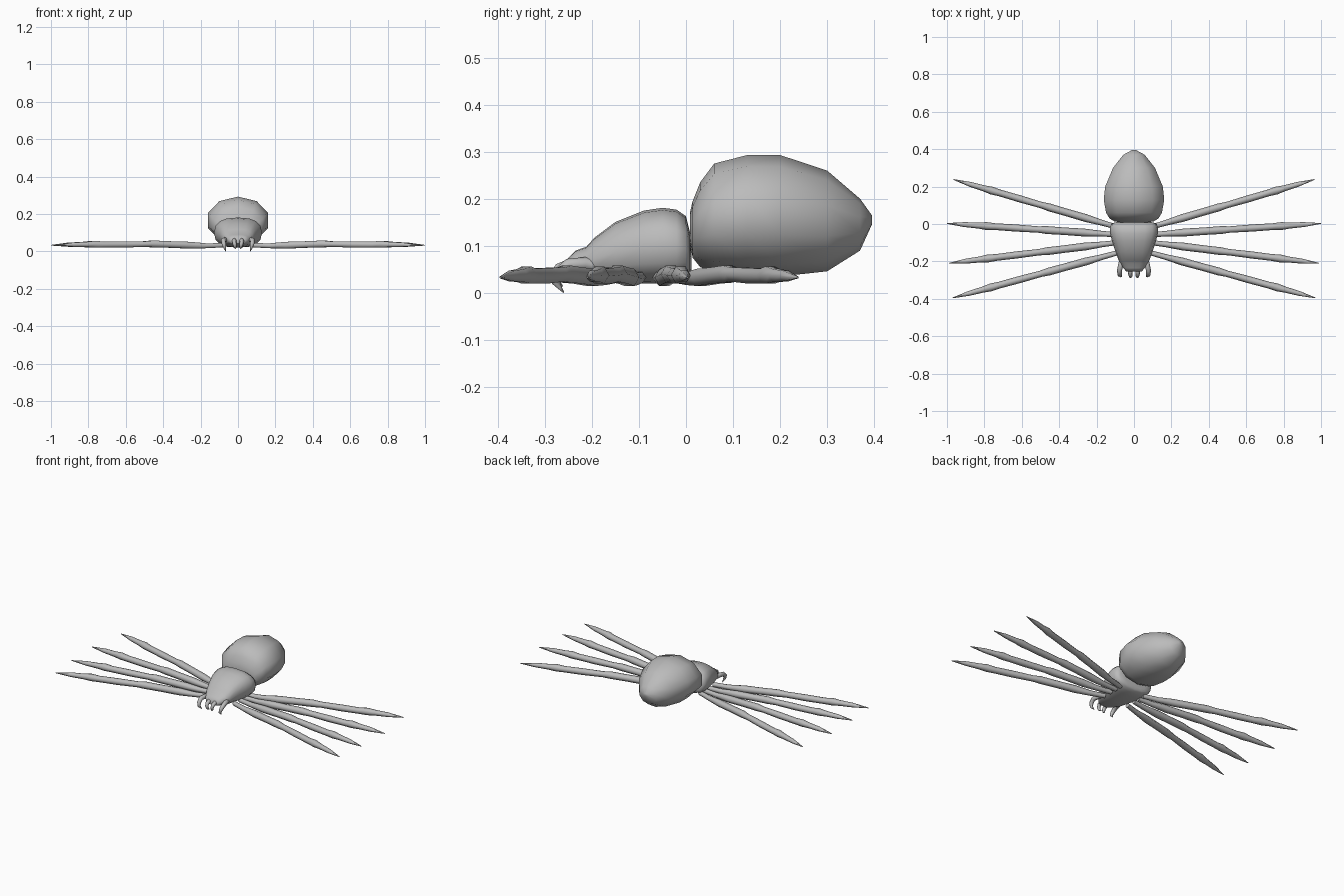
import bpy, bmesh
from math import cos, sin, pi, copysign
from mathutils import Vector

cube = bpy.data.objects.get("Cube")
if cube:
    bpy.data.objects.remove(cube)

grey = bpy.data.materials.new("plain grey")
grey.use_nodes = True
colour = (0.5, 0.5, 0.5, 1)
grey.diffuse_color = colour
grey.node_tree.nodes["Principled BSDF"].inputs["Base Color"].default_value = colour


def skin_rings(name, rings, angle=1.2):
    """Join equal rings of points into a closed, smooth shaded mesh."""
    bm = bmesh.new()
    loops = [[bm.verts.new(p) for p in ring] for ring in rings]
    n = len(loops[0])
    for a, b in zip(loops, loops[1:]):
        for i in range(n):
            j = (i + 1) % n
            bm.faces.new((a[i], a[j], b[j], b[i]))
    bm.faces.new(loops[0])
    bm.faces.new(loops[-1])
    bmesh.ops.recalc_face_normals(bm, faces=bm.faces)
    mesh = bpy.data.meshes.new(name)
    bm.to_mesh(mesh)
    bm.free()
    mesh.materials.append(grey)
    obj = bpy.data.objects.new(name, mesh)
    bpy.context.collection.objects.link(obj)
    bpy.ops.object.select_all(action='DESELECT')
    obj.select_set(True)
    bpy.context.view_layer.objects.active = obj
    bpy.ops.object.shade_smooth_by_angle(angle=angle)
    return obj


def body(name, sections, sides, power=1.0):
    """Loft along y; each section is y, half width, bottom, top."""
    rings = []
    for y, w, low, high in sections:
        ring = []
        for i in range(sides):
            a = 2 * pi * i / sides
            s, c = (copysign(abs(v) ** power, v) for v in (sin(a), cos(a)))
            ring.append((w * s, y, (low + high) / 2 + c * (high - low) / 2))
        rings.append(ring)
    return skin_rings(name, rings)


def tube(name, points, radii, sides):
    """Tapered limb swept along a path."""
    pts = [Vector(p) for p in points]
    rings = []
    for i, p in enumerate(pts):
        t = (pts[min(i + 1, len(pts) - 1)] - pts[max(i - 1, 0)]).normalized()
        ref = Vector((0, 0, 1)) if abs(t.x) > 0.5 else Vector((1, 0, 0))
        u = t.cross(ref).normalized()
        v = u.cross(t)
        rings.append([p + radii[i] * (u * cos(2 * pi * k / sides) + v * sin(2 * pi * k / sides))
                      for k in range(sides)])
    return skin_rings(name, rings)


# Egg-shaped abdomen
body("abdomen", [
    (0.008, 0.07, 0.11, 0.17), (0.014, 0.11, 0.075, 0.195), (0.03, 0.138, 0.055, 0.235),
    (0.06, 0.157, 0.045, 0.275), (0.13, 0.17, 0.038, 0.293), (0.20, 0.162, 0.035, 0.293),
    (0.30, 0.118, 0.046, 0.26), (0.37, 0.06, 0.09, 0.20), (0.395, 0.012, 0.145, 0.165)], 10)

# Head and thorax in one tapering shell
body("thorax", [
    (0.012, 0.07, 0.05, 0.08), (0.008, 0.105, 0.035, 0.13), (0.0, 0.122, 0.028, 0.163),
    (-0.02, 0.128, 0.022, 0.177), (-0.05, 0.128, 0.02, 0.181), (-0.09, 0.118, 0.02, 0.175),
    (-0.15, 0.098, 0.022, 0.151), (-0.195, 0.082, 0.028, 0.117), (-0.212, 0.072, 0.032, 0.098),
    (-0.235, 0.058, 0.036, 0.09), (-0.255, 0.04, 0.042, 0.07)], 16, 0.8)

# Four pairs of jointed legs: root and tip in plan
legs = {
    "front_leg": ((0.08, -0.152), (0.97, -0.395)),
    "second_leg": ((0.08, -0.098), (0.99, -0.21)),
    "third_leg": ((0.08, -0.058), (1.0, 0.003)),
    "back_leg": ((0.08, -0.02), (0.965, 0.238)),
}
# Distance along the leg, height, radius
joints = [(0, 0.033, 0.013), (0.1, 0.03, 0.015), (0.2, 0.033, 0.021), (0.32, 0.037, 0.02),
          (0.42, 0.04, 0.021), (0.47, 0.039, 0.017), (0.6, 0.037, 0.019), (0.72, 0.036, 0.018),
          (0.77, 0.038, 0.021), (0.82, 0.037, 0.016), (0.9, 0.036, 0.013), (1, 0.033, 0.002)]
# Curled mouthparts: path and radii
palp = [(0.06, -0.18, 0.055), (0.07, -0.215, 0.062), (0.078, -0.25, 0.06),
        (0.076, -0.272, 0.042), (0.071, -0.277, 0.022), (0.066, -0.26, 0.001)]
fang = [(0.018, -0.225, 0.055), (0.02, -0.25, 0.06), (0.02, -0.27, 0.052),
        (0.018, -0.279, 0.038), (0.015, -0.274, 0.022), (0.012, -0.262, 0.014)]

for side, label in ((1, "left"), (-1, "right")):
    for name, (root, tip) in legs.items():
        r, t = Vector(root), Vector(tip)
        path = []
        for d, z, _ in joints:
            p = r.lerp(t, d)
            path.append((side * p.x, p.y, z))
        tube(f"{label}_{name}", path, [j[2] for j in joints], 6)
    for name, path, size in (("palp", palp, 0.013), ("fang", fang, 0.011)):
        radii = [size * k for k in (1, 1.1, 1, 0.9, 0.65, 0.1)]
        tube(f"{label}_{name}", [(side * x, y, z) for x, y, z in path], radii, 8)
